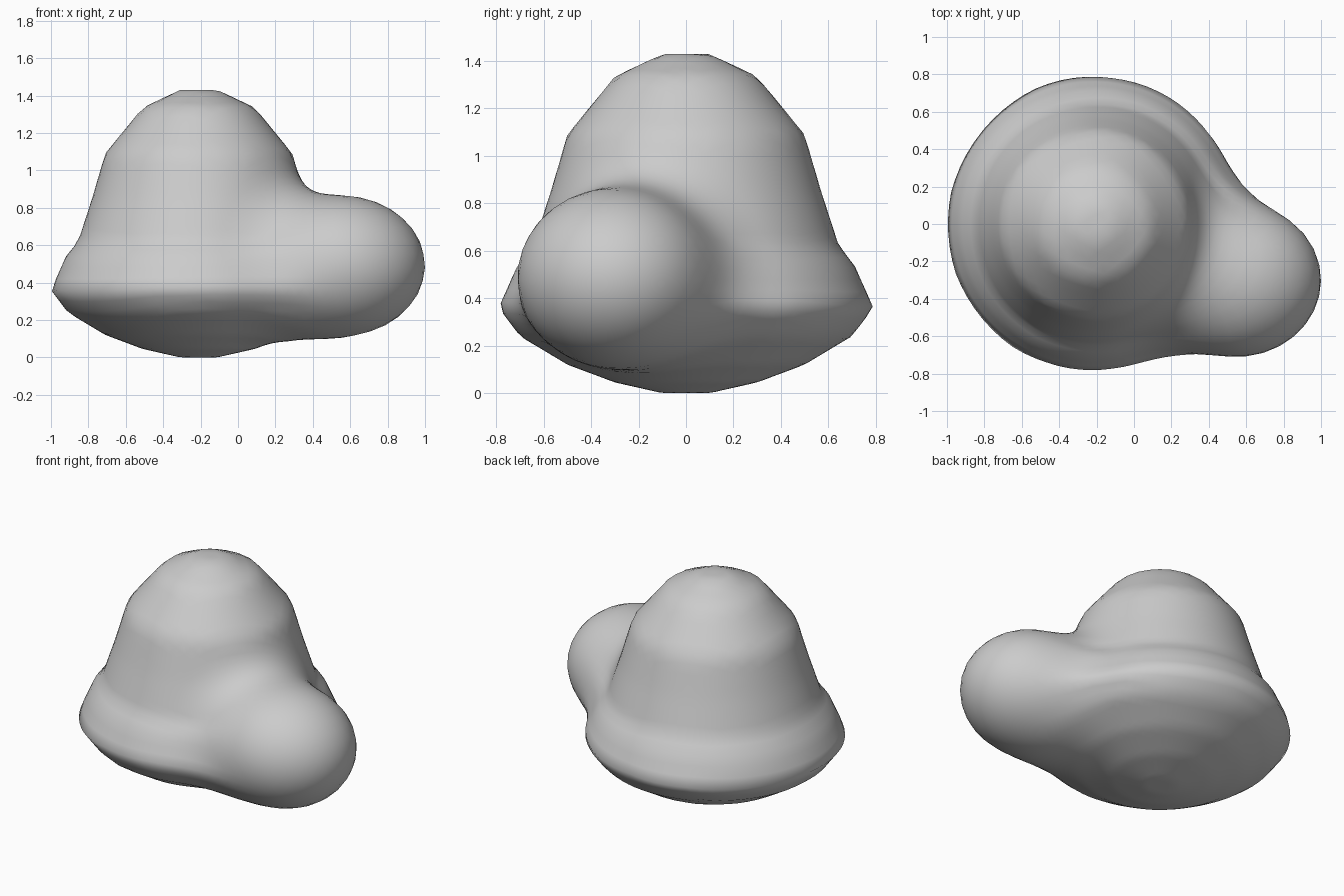
import bpy, bmesh, math
from mathutils import Vector

if "Cube" in bpy.data.objects:
    bpy.data.objects.remove(bpy.data.objects["Cube"])

# Bell-shaped body: half profile (radius, height) around its own axis
AXIS = Vector((-0.21, 0, 0))
PROFILE = [(0, 0), (0.1, 0), (0.3, 0.045), (0.5, 0.12), (0.7, 0.24), (0.79, 0.36),
           (0.71, 0.54), (0.645, 0.62), (0.57, 0.85), (0.5, 1.09), (0.3, 1.335),
           (0.1, 1.43), (0, 1.43)]
# Side bulge: an ellipsoid
BULGE, BULGE_R = Vector((0.55, -0.3, 0.49)), Vector((0.45, 0.41, 0.375))
BLEND = 0.28


def body_distance(p):
    r, z = math.hypot(p.x - AXIS.x, p.y - AXIS.y), p.z
    best, inside = 9.0, False
    for (r0, z0), (r1, z1) in zip(PROFILE, PROFILE[1:]):
        dr, dz = r1 - r0, z1 - z0
        t = ((r - r0) * dr + (z - z0) * dz) / (dr * dr + dz * dz)
        t = min(1, max(0, t))
        best = min(best, math.hypot(r - r0 - t * dr, z - z0 - t * dz))
        if (z0 > z) != (z1 > z) and r < r0 + (z - z0) / dz * dr:
            inside = not inside
    return -best if inside else best


def bulge_distance(p):
    d = p - BULGE
    k = Vector((d.x / BULGE_R.x, d.y / BULGE_R.y, d.z / BULGE_R.z)).length
    return (k - 1) * 0.41


def blob(p):
    a, b = body_distance(p), bulge_distance(p)
    h = max(BLEND - abs(a - b), 0)
    return min(a, b) - h * h / (4 * BLEND)


# Push the points of a sphere out to the blended surface
centre = Vector((-0.05, -0.05, 0.48))
bm = bmesh.new()
bmesh.ops.create_icosphere(bm, subdivisions=5, radius=1)
for v in bm.verts:
    ray = v.co.normalized()
    lo, hi = 0.0, 1.6
    for _ in range(13):
        mid = (lo + hi) / 2
        if blob(centre + ray * mid) < 0:
            lo = mid
        else:
            hi = mid
    v.co = centre + ray * lo
    v.co.z = max(v.co.z, 0)

mesh = bpy.data.meshes.new("blended_blob")
bm.to_mesh(mesh)
bm.free()
obj = bpy.data.objects.new("blended_blob", mesh)
bpy.context.collection.objects.link(obj)
mesh.shade_smooth()
